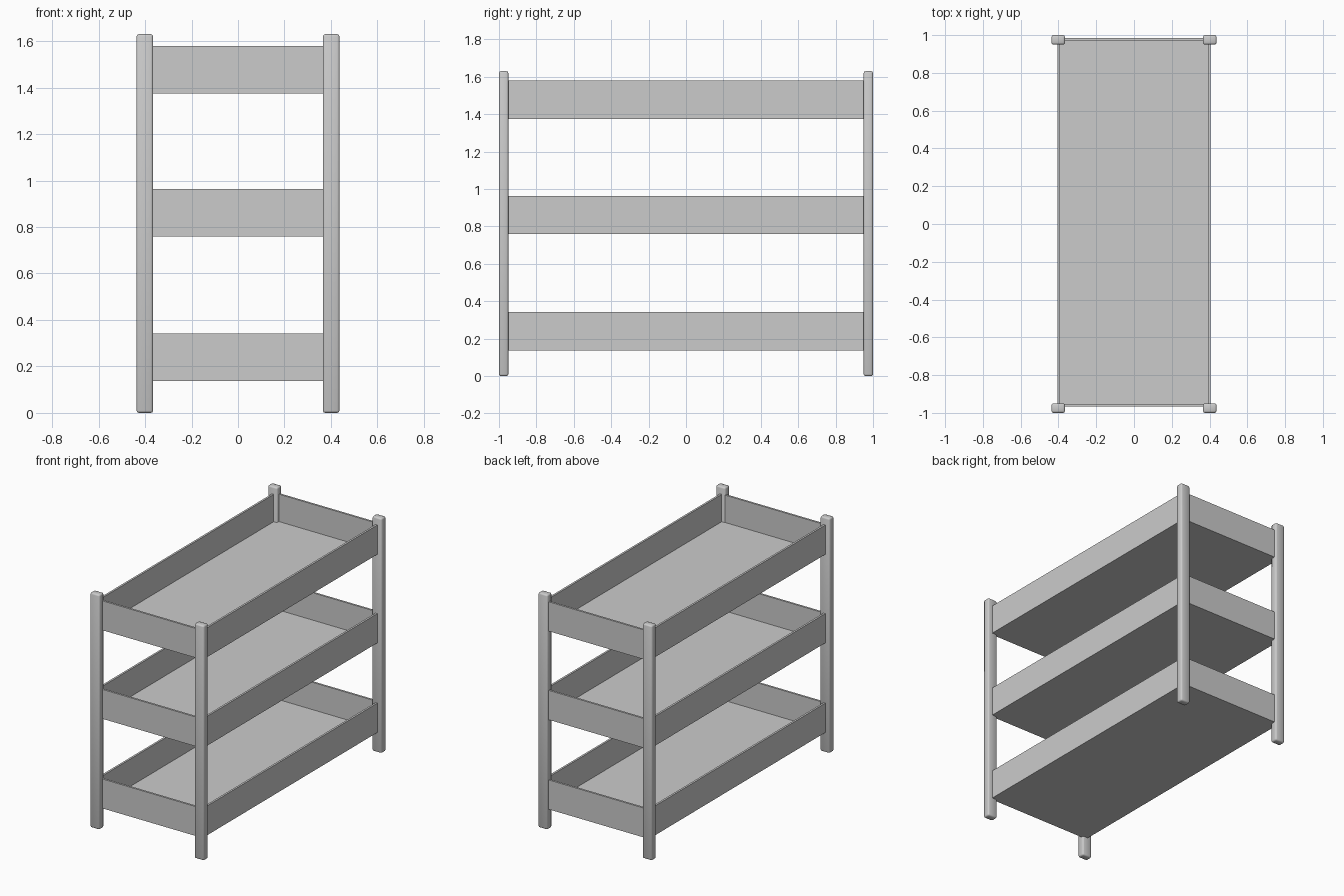
import bpy

old = bpy.data.objects.get("Cube")
if old:
    bpy.data.objects.remove(old, do_unlink=True)

grey = bpy.data.materials.new("plain grey")
grey.use_nodes = True
colour = (0.6, 0.6, 0.6, 1)
grey.diffuse_color = colour
grey.node_tree.nodes["Principled BSDF"].inputs["Base Color"].default_value = colour


def box(name, low, high):
    """Box between two opposite corners."""
    bpy.ops.mesh.primitive_cube_add(size=1)
    ob = bpy.context.object
    ob.name = name
    ob.location = [(a + b) / 2 for a, b in zip(low, high)]
    ob.scale = [b - a for a, b in zip(low, high)]
    bpy.ops.object.transform_apply(location=False, rotation=False, scale=True)
    ob.data.materials.append(grey)
    return ob


# Four rounded corner posts
POST_X, POST_Y, HEIGHT = (0.365, 0.437), (0.95, 1.0), 1.63
for side, sx in (("left", 1), ("right", -1)):
    for end, sy in (("front", -1), ("back", 1)):
        xs = sorted(sx * v for v in POST_X)
        ys = sorted(sy * v for v in POST_Y)
        post = box(f"{end}_{side}_post", (xs[0], ys[0], 0), (xs[1], ys[1], HEIGHT))
        bevel = post.modifiers.new("rounded edges", "BEVEL")
        bevel.width = 0.01
        bevel.segments = 2
        bpy.ops.object.shade_smooth()

# Three open trays, each a floor with four thin walls
X, FRONT, BACK = 0.405, -0.967, 0.985
WALL, DEPTH = 0.014, 0.204
for level, z in (("lower", 0.138), ("middle", 0.76), ("upper", 1.375)):
    top = z + DEPTH
    box(f"{level}_tray_floor", (-X, FRONT, z), (X, BACK, z + WALL))
    box(f"{level}_tray_left_wall", (X - WALL, FRONT, z), (X, BACK, top))
    box(f"{level}_tray_right_wall", (-X, FRONT, z), (WALL - X, BACK, top))
    box(f"{level}_tray_front_wall", (WALL - X, FRONT, z), (X - WALL, FRONT + WALL, top))
    box(f"{level}_tray_back_wall", (WALL - X, BACK - WALL, z), (X - WALL, BACK, top))
